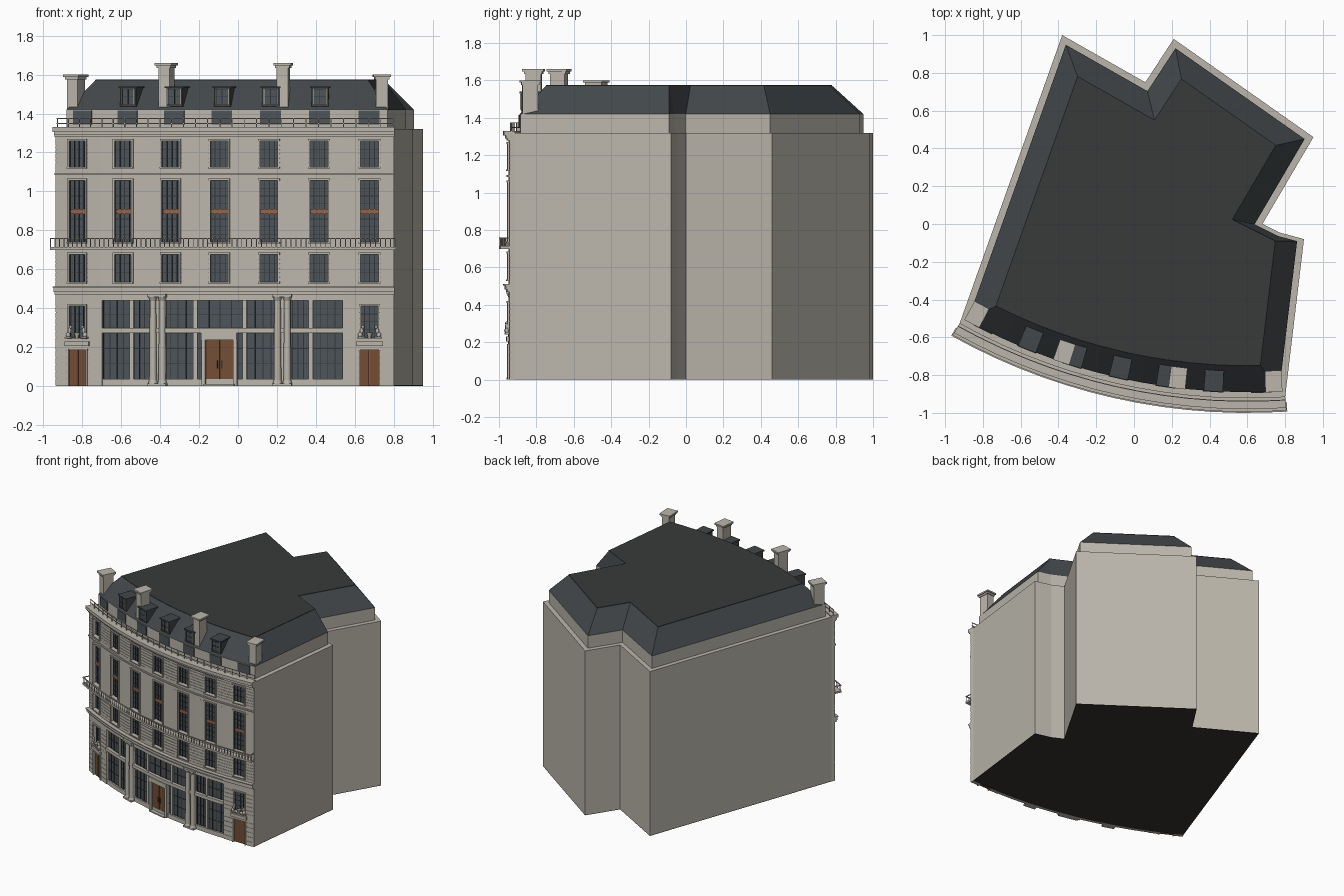
import bpy, bmesh, math
from mathutils import Vector, Matrix

if "Cube" in bpy.data.objects:
    bpy.data.objects.remove(bpy.data.objects["Cube"])

R, CX, CY, MID, HALF, BAY = 3.16, 0.6, 2.21, -0.222, 0.904, 0.259
COL = {'stone': (.50, .47, .41), 'slate': (.055, .063, .068), 'flat': (.04, .042, .042),
       'glass': (.075, .088, .098), 'bars': (.03, .035, .04), 'wood': (.17, .075, .035),
       'copper': (.28, .13, .075), 'under': (.035, .032, .03)}
MATS = {}
for k, c in COL.items():
    MATS[k] = bpy.data.materials.new(k)
    MATS[k].diffuse_color = (*c, 1)
parts = {}


def P(s, d, z):
    """Facade coordinates (along arc, outward, up) to world."""
    t = MID + s / R
    return Vector((CX + (R + d) * math.sin(t), CY - (R + d) * math.cos(t), z))


def part(name, mat):
    if name not in parts:
        parts[name] = (bmesh.new(), mat)
    return parts[name][0]


def box(name, mat, s0, s1, d0, d1, z0, z1):
    """Box bent along the curved facade."""
    bm = part(name, mat)
    n = max(1, math.ceil((s1 - s0) / 0.135))
    rings = []
    for i in range(n + 1):
        s = s0 + (s1 - s0) * i / n
        rings.append([bm.verts.new(P(s, d, z)) for d, z in ((d0, z0), (d1, z0), (d1, z1), (d0, z1))])
    for a, b in zip(rings, rings[1:]):
        for j in range(4):
            k = (j + 1) % 4
            bm.faces.new((a[j], b[j], b[k], a[k]))
    bm.faces.new(rings[0])
    bm.faces.new(rings[-1][::-1])


def loft(name, mat, low, z0, high, z1, cap=True):
    bm = part(name, mat)
    a = [bm.verts.new((x, y, z0)) for x, y in low]
    b = [bm.verts.new((x, y, z1)) for x, y in high]
    for i in range(len(a)):
        j = (i + 1) % len(a)
        bm.faces.new((a[i], a[j], b[j], b[i]))
    if cap:
        bm.faces.new(a[::-1])
        bm.faces.new(b)


def inset(poly, dist):
    """Move each edge of a closed outline inwards by its own distance."""
    lines, out = [], []
    for i, p in enumerate(poly):
        u = (poly[(i + 1) % len(poly)] - p).normalized()
        lines.append((p + Vector((-u.y, u.x)) * dist[i], u))
    for i in range(len(poly)):
        (p, u), (q, v) = lines[i - 1], lines[i]
        t = (q - p).cross(v) / u.cross(v)
        out.append(p + u * t)
    return out


def wall(openings, half, z0, z1, s0=-HALF, s1=HALF, courses=0):
    """Piers left between openings, optionally coursed masonry."""
    edges = [s0] + [e for c in openings for e in (c - half, c + half)] + [s1]
    for a, b in zip(edges[::2], edges[1::2]):
        box('facade_wall', 'stone', a, b, -.03, -.003 if courses else 0, z0, z1)
        h = (z1 - z0) / max(courses, 1)
        for i in range(courses):
            box('facade_courses', 'stone', a, b, -.01, 0, z0 + i * h + .0015, z0 + (i + 1) * h - .0015)


def glazing(s0, s1, z0, z1, cols, rows, d=-.021):
    box('window_glass', 'glass', s0, s1, d - .006, d, z0, z1)
    for i in range(cols + 1):
        s = s0 + (s1 - s0) * i / cols
        box('glazing_bars', 'bars', s - .002, s + .002, d, d + .004, z0, z1)
    for i in range(rows + 1):
        z = z0 + (z1 - z0) * i / rows
        box('glazing_bars', 'bars', s0, s1, d, d + .003, z - .0015, z + .0015)


def surround(c, h, z0, z1, w=.01, name='window_surrounds'):
    for e in (-1, 1):
        a, b = sorted((c + e * h, c + e * (h + w)))
        box(name, 'stone', a, b, -.005, .007, z0, z1)
    box(name, 'stone', c - h - w, c + h + w, -.005, .009, z1, z1 + w)
    box(name, 'stone', c - h - w, c + h + w, -.005, .013, z0 - w * .8, z0)


# main body, attic storey and mansard
N = 14
front = [P(-HALF + 2 * HALF * i / N, -.03, 0).xy for i in range(N + 1)]
rear = [(.90, -.08), (.77, -.045), (.68, 0), (.95, .46), (.21, .98), (.06, .75), (-.38, 1.0)]
outline = front + [Vector(p) for p in rear]


def dists(f, side, nook):
    return [f] * N + [side, nook, nook] + [side] * 5


attic = inset(outline, dists(.03, .035, .02))
top = inset(outline, dists(.17, .15, .05))
loft('underside', 'under', outline, 0, outline, .004)
loft('main_body', 'stone', outline, .004, outline, 1.32)
loft('attic_wall', 'stone', attic, 1.32, attic, 1.42)
loft('mansard_roof', 'slate', attic, 1.42, top, 1.572, False)
loft('flat_roof', 'flat', top, 1.571, top, 1.575)

# upper floors
bays = [BAY * i for i in range(-3, 4)]
for z0, a, b, z1, crs, rows in ((.47, .535, .675, .70, 6, 3), (.70, .74, 1.055, 1.09, 0, 8), (1.09, 1.125, 1.26, 1.32, 6, 3)):
    wall([], 0, z0, a)
    wall(bays, .054, a, b, courses=crs)
    wall([], 0, b, z1)
    for c in bays:
        glazing(c - .054, c + .054, a, b, 4, rows)
        surround(c, .046, a, b)
for c in bays:
    box('copper_spandrels', 'copper', c - .046, c + .046, -.022, -.012, .885, .91)

# string courses and cornices
for z0, z1, d in ((.47, .482, .012), (.482, .505, .02), (.505, .512, .03), (1.085, 1.095, .01),
                  (1.28, 1.29, .01), (1.29, 1.305, .018), (1.305, 1.33, .03)):
    box('cornices', 'stone', -HALF, HALF, -.03, d, z0, z1)

# balcony with balusters
box('balcony_slab', 'stone', -.91, .91, 0, .05, .70, .715)
box('balcony_rail', 'stone', -.91, .91, .042, .05, .755, .761)
for i in range(73):
    s = -.907 + 1.814 * i / 72
    box('balcony_balusters', 'stone', s - .002, s + .002, .044, .048, .715, .756)
for e in (-.907, .907):
    box('balcony_rail', 'stone', e - .003, e + .003, 0, .046, .755, .761)

# attic windows and roof railing
for c in bays:
    box('attic_windows', 'glass', c - .055, c + .055, -.062, -.055, 1.345, 1.415)
for z in (1.347, 1.372):
    box('roof_railing', 'stone', -HALF, HALF, -.014, -.009, z, z + .004)
for i in range(29):
    s = -.9 + 1.8 * i / 28
    box('roof_railing', 'stone', s - .002, s + .002, -.014, -.009, 1.32, 1.374)

# dormers
for c in bays[1:-1]:
    box('dormers', 'slate', c - .045, c + .045, -.17, -.066, 1.435, 1.53)
    box('dormers', 'slate', c - .052, c + .052, -.185, -.058, 1.53, 1.54)
    glazing(c - .034, c + .034, 1.448, 1.525, 2, 2, -.064)
    for e in (-.036, .036):
        box('dormer_frames', 'stone', c + e - .003, c + e + .003, -.066, -.058, 1.445, 1.528)

# chimneys
for c, z0, z1 in ((-.845, 1.32, 1.6), (-.32, 1.42, 1.66), (.32, 1.42, 1.66), (.845, 1.32, 1.6)):
    box('chimneys', 'stone', c - .031, c + .031, -.155, -.072, z0, z1 - .02)
    box('chimneys', 'stone', c - .038, c + .038, -.162, -.065, z1 - .025, z1 - .012)
    box('chimneys', 'stone', c - .046, c + .046, -.17, -.057, z1 - .012, z1)

# shopfront: stall riser, transom, mullions, glass
S = .638
box('shop_plinth', 'stone', -S, S, -.03, -.006, 0, .035)
box('shop_transom', 'stone', -S, S, -.03, .006, .272, .298)
box('shop_fascia', 'stone', -S, S, -.03, 0, .44, .47)
for s0, s1 in ((-S, -.485), (-.465, -.35), (-.31, -.14), (-.12, .12), (.14, .31), (.35, .465), (.485, S)):
    glazing(s0, s1, .298, .44, 4, 2)
    glazing(s0, s1, .035, .272, 4, 3)
for s, w in ((-.475, .011), (-.329, .04), (-.13, .011), (.13, .011), (.329, .04), (.475, .011)):
    box('shop_mullions', 'stone', s - w, s + w, -.03, -.008, 0, .44)

# central entrance
box('entrance_surround', 'stone', -.093, -.073, -.03, .008, 0, .272)
box('entrance_surround', 'stone', .073, .093, -.03, .008, 0, .272)
box('entrance_surround', 'stone', -.093, .093, -.03, .012, .236, .272)
box('entrance_step', 'stone', -.08, .08, -.03, .02, 0, .01)
for e in (-1, 1):
    a, b = sorted((e * .001, e * .073))
    box('entrance_doors', 'wood', a, b, -.02, -.008, .01, .236)
    box('door_handles', 'bars', e * .012 - .003, e * .012 + .003, -.008, -.002, .09, .13)


def cone(name, s, d, z0, z1, r0, r1):
    bmesh.ops.create_cone(part(name, 'stone'), cap_ends=True, segments=16, radius1=r0, radius2=r1, depth=z1 - z0,
                          matrix=Matrix.Translation(P(s, d, (z0 + z1) / 2)))


# paired columns
for g in (-.329, .329):
    for s in (g - .025, g + .025):
        box('column_blocks', 'stone', s - .025, s + .025, -.02, .027, 0, .012)
        cone('columns', s, .002, .012, .03, .025, .02)
        cone('columns', s, .002, .03, .445, .0195, .016)
        cone('columns', s, .002, .438, .458, .016, .024)
        box('column_blocks', 'stone', s - .025, s + .025, -.02, .027, .458, .472)

# end bays: rusticated stone, door, window, sign panel, heraldic beasts
for e in (-1, 1):
    c = e * 3 * BAY
    a, b = sorted((e * S, e * HALF))
    wall([c], .05, 0, .185, a, b, 5)
    wall([], 0, .185, .25, a, b)
    wall([c], .05, .25, .41, a, b, 5)
    wall([], 0, .41, .47, a, b)
    surround(c, .044, .25, .41)
    glazing(c - .05, c + .05, .25, .41, 4, 4)
    for h in (-1, 1):
        u, v = sorted((c + h * .001, c + h * .05))
        box('side_doors', 'wood', u, v, -.02, -.01, 0, .185)
        box('side_door_surrounds', 'stone', c + h * .054 - .005, c + h * .054 + .005, -.005, .006, 0, .19)
        # crouching beast beside a shield: haunch, body, head
        for ds, z, r, k in ((.048, .262, .012, 1.2), (.04, .283, .009, 1.9), (.034, .303, .008, 1)):
            bmesh.ops.create_icosphere(part('heraldic_beasts', 'stone'), subdivisions=2, radius=r,
                                       matrix=Matrix.Translation(P(c + h * ds, .01, z)) @ Matrix.Diagonal((1, 1, k, 1)))
        box('heraldic_plinth', 'stone', c + h * .045 - .018, c + h * .045 + .018, 0, .02, .243, .252)
    cone('heraldic_shield', c, .004, .245, .275, .006, .016)
    box('sign_panels', 'stone', c - .068, c + .068, -.002, .012, .205, .23)

# finish objects
for name, (bm, mat) in parts.items():
    bmesh.ops.recalc_face_normals(bm, faces=bm.faces)
    me = bpy.data.meshes.new(name)
    bm.to_mesh(me)
    bm.free()
    me.materials.append(MATS[mat])
    ob = bpy.data.objects.new(name, me)
    bpy.context.collection.objects.link(ob)
    if name in ('columns', 'heraldic_beasts', 'heraldic_shield'):
        bpy.context.view_layer.objects.active = ob
        ob.select_set(True)
        bpy.ops.object.shade_smooth_by_angle(angle=math.radians(35))
        ob.select_set(False)

for m in bpy.data.materials:
    if m.users and not m.is_grease_pencil:
        m.use_nodes = True
        m.node_tree.nodes["Principled BSDF"].inputs["Base Color"].default_value = m.diffuse_color
